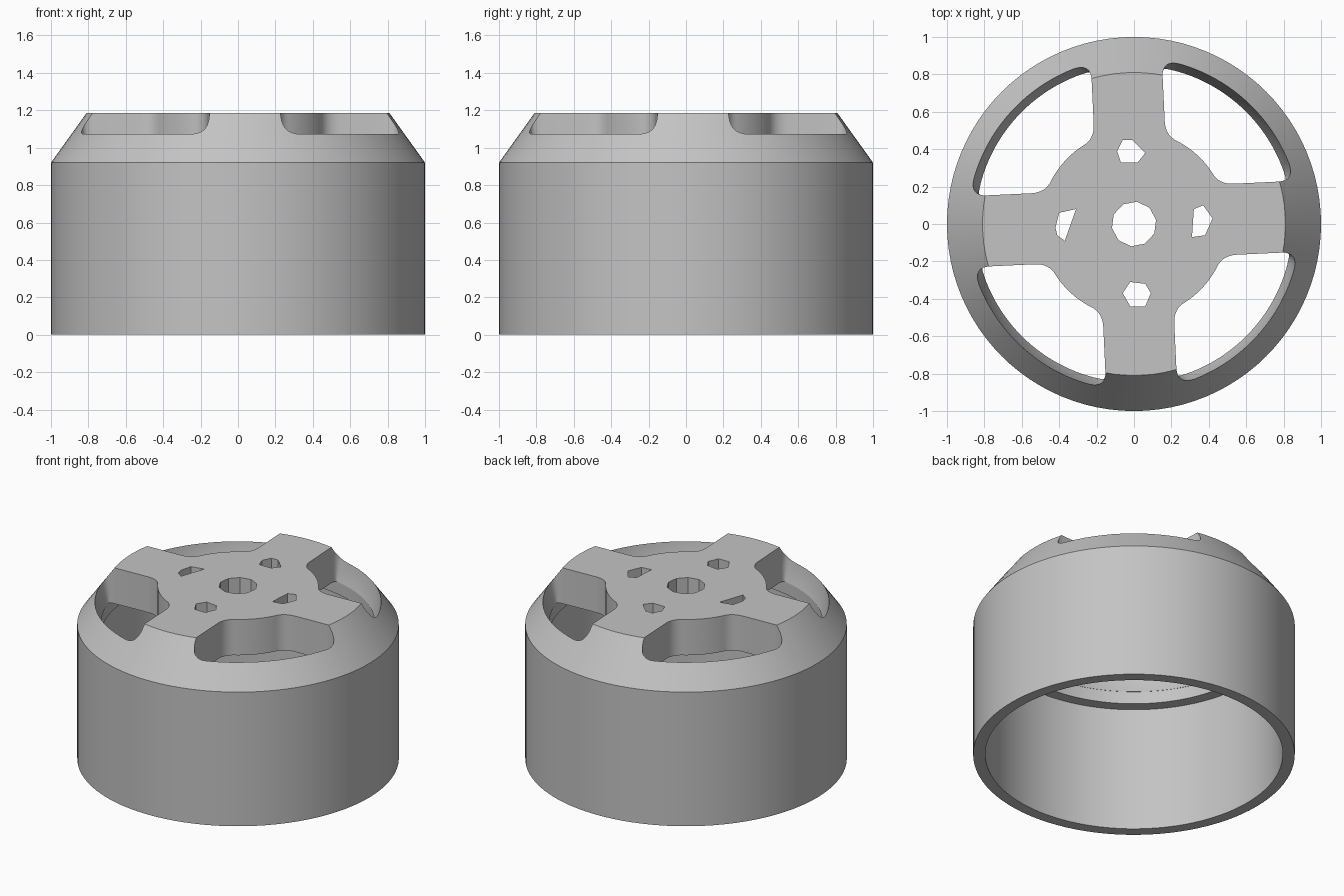
import bpy, bmesh, math

cube = bpy.data.objects.get("Cube")
if cube:
    bpy.data.objects.remove(cube)

SEGMENTS = 96
TOP, SHOULDER, CEILING = 1.185, 0.92, 0.94
HUB, RIM, SPOKE = 0.5, 0.89, 0.19
TURN = math.radians(2.7)

metal = bpy.data.materials.new("grey metal")
metal.use_nodes = True
grey = (0.55, 0.55, 0.55, 1)
metal.diffuse_color = grey
metal.node_tree.nodes["Principled BSDF"].inputs["Base Color"].default_value = grey


def make_object(name, bm):
    bmesh.ops.recalc_face_normals(bm, faces=bm.faces)
    mesh = bpy.data.meshes.new(name)
    bm.to_mesh(mesh)
    bm.free()
    mesh.materials.append(metal)
    obj = bpy.data.objects.new(name, mesh)
    bpy.context.collection.objects.link(obj)
    return obj


def polar(radius, angle):
    return radius * math.cos(angle), radius * math.sin(angle)


def loft(bm, rings):
    """Skin matching rings of points and cap both ends."""
    loops = [[bm.verts.new(p) for p in ring] for ring in rings]
    for low, high in zip(loops, loops[1:]):
        for i in range(len(low)):
            j = (i + 1) % len(low)
            bm.faces.new((low[i], low[j], high[j], high[i]))
    bm.faces.new(loops[0][::-1])
    bm.faces.new(loops[-1])


def rounded(a, corner, b, steps=8):
    """Curve from a to b that rounds off the corner between them."""
    points = []
    for i in range(steps + 1):
        t = i / steps
        points.append(tuple((1 - t) ** 2 * p + 2 * t * (1 - t) * q + t * t * r
                            for p, q, r in zip(a, corner, b)))
    return points


def arc(radius, start, end, steps=20):
    return [polar(radius, start + (end - start) * i / steps) for i in range(1, steps)]


def window_outline():
    """Opening between two spokes, mirrored about the diagonal."""
    hub_angle, rim_angle = math.asin(SPOKE / HUB), math.asin(SPOKE / RIM)
    hub_corner, rim_corner = polar(HUB, hub_angle), polar(RIM, rim_angle)
    hub_start, rim_end = hub_angle + 0.14, rim_angle + 0.11
    half = rounded(polar(HUB, hub_start), hub_corner, (hub_corner[0] + 0.08, SPOKE))
    half += rounded((rim_corner[0] - 0.09, SPOKE), rim_corner, polar(RIM, rim_end))
    mirrored = [(y, x) for x, y in reversed(half)]
    return (half + arc(RIM, rim_end, math.pi / 2 - rim_end) + mirrored
            + arc(HUB, math.pi / 2 - hub_start, hub_start))


def ring_at(outline, z, limit, turn):
    ring = []
    for x, y in outline:
        radius = min(math.hypot(x, y), limit)
        ring.append((*polar(radius, math.atan2(y, x) + turn), z))
    return ring


# Bell: hollow drum with a chamfered shoulder and a stepped ceiling
bm = bmesh.new()
profile = [(0, TOP), (0.81, TOP), (1, SHOULDER), (1, 0), (0.925, 0),
           (0.925, 0.855), (0.85, 0.855), (0.85, CEILING), (0, CEILING)]
verts = [bm.verts.new((r, 0, z)) for r, z in profile]
edges = [bm.edges.new(pair) for pair in zip(verts, verts[1:])]
bmesh.ops.spin(bm, geom=verts + edges, cent=(0, 0, 0), axis=(0, 0, 1),
               angle=math.tau, steps=SEGMENTS, use_merge=True)
bmesh.ops.remove_doubles(bm, verts=bm.verts, dist=0.0001)
bell = make_object("motor_bell", bm)

# Four windows with a funnelled outer wall
bm = bmesh.new()
outline = window_outline()
for quarter in range(4):
    turn = TURN + quarter * math.pi / 2
    loft(bm, [ring_at(outline, z, limit, turn)
              for z, limit in ((0.93, 0.845), (1.07, RIM), (1.3, RIM))])

# Shaft hole and the four faceted screw holes
holes = [
    [polar(0.12, math.tau * (i + 0.3) / 10) for i in range(10)],
    [(-.09, .39), (-.06, .45), (-.01, .45), (.06, .38), (.02, .33), (-.07, .33)],
    [(-.42, -.02), (-.4, .06), (-.31, .08), (-.37, -.09), (-.41, -.06)],
    [(.32, .08), (.37, .1), (.42, .03), (.38, -.06), (.31, -.07)],
    [(-.06, -.37), (-.02, -.31), (.06, -.32), (.09, -.37), (.06, -.44), (-.02, -.44)],
]
for hole in holes:
    loft(bm, [[(x, y, z) for x, y in hole] for z in (0.9, 1.3)])
cutter = make_object("opening_cutter", bm)
cutter.hide_render = True

# Cut the openings and keep the result as plain geometry
cut = bell.modifiers.new("openings", "BOOLEAN")
cut.operation, cut.solver, cut.object = "DIFFERENCE", "EXACT", cutter
graph = bpy.context.evaluated_depsgraph_get()
result = bpy.data.meshes.new_from_object(bell.evaluated_get(graph))
bell.modifiers.clear()
bell.data = result
bpy.data.objects.remove(cutter)

# Smooth round walls, crisp rims
bpy.ops.object.select_all(action="DESELECT")
bell.select_set(True)
bpy.context.view_layer.objects.active = bell
bpy.ops.object.shade_smooth_by_angle(angle=math.radians(30))
